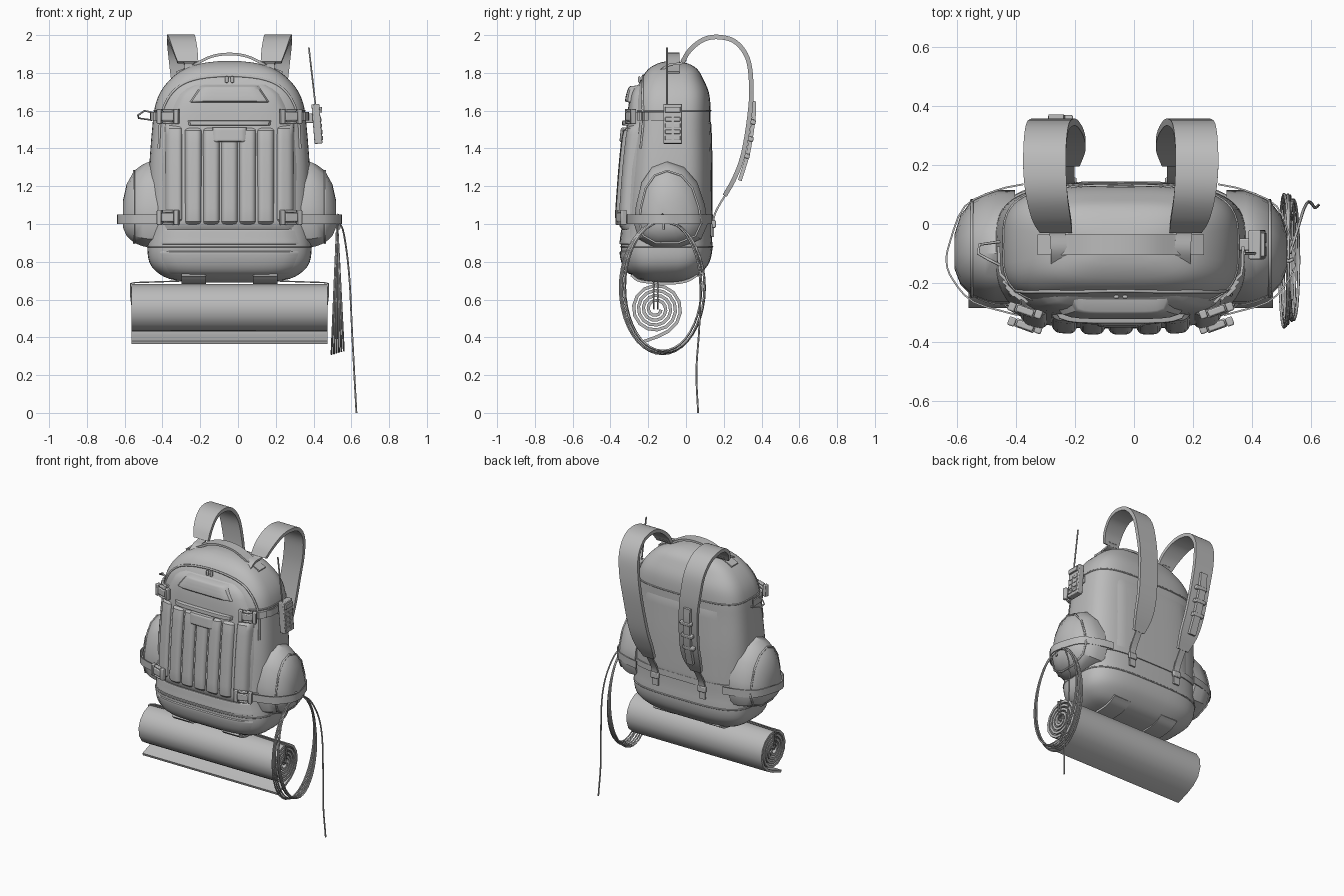
import bpy, bmesh, math, random
from mathutils import Vector

old = bpy.data.objects.get("Cube")
if old:
    bpy.data.objects.remove(old, do_unlink=True)

CENTRE_X = -0.045          # the pack sits slightly off the middle
CORNER = 3.5               # squareness of the pack's plan section
random.seed(4)

grey = bpy.data.materials.new("plain_grey")
grey.use_nodes = True
grey.diffuse_color = (0.5, 0.5, 0.5, 1)
grey.node_tree.nodes["Principled BSDF"].inputs["Base Color"].default_value = grey.diffuse_color
meshes = []


def link(name, data):
    data.materials.append(grey)
    ob = bpy.data.objects.new(name, data)
    ob.location.x = CENTRE_X
    bpy.context.collection.objects.link(ob)
    return ob


def add_mesh(name, verts, faces, fix_normals=True):
    me = bpy.data.meshes.new(name)
    me.from_pydata([tuple(v) for v in verts], [], faces)
    if fix_normals:
        bm = bmesh.new()
        bm.from_mesh(me)
        bmesh.ops.recalc_face_normals(bm, faces=bm.faces)
        bm.to_mesh(me)
        bm.free()
    ob = link(name, me)
    meshes.append(ob)
    return ob


def smooth(points, steps=5):
    """Catmull-Rom resampling of a list of points of any dimension."""
    p = [Vector(q) for q in points]
    p = [2 * p[0] - p[1]] + p + [2 * p[-1] - p[-2]]
    out = []
    for a, b, c, d in zip(p, p[1:], p[2:], p[3:]):
        for i in range(steps):
            t = i / steps
            out.append(b + (c - a) * (t / 2) + (2 * a - 5 * b + 4 * c - d) * (t * t / 2)
                       + (3 * b - a - 3 * c + d) * (t ** 3 / 2))
    return out + [p[-2]]


def loft(name, rings):
    n = len(rings[0])
    faces = [(r * n + i, r * n + (i + 1) % n, (r + 1) * n + (i + 1) % n, (r + 1) * n + i)
             for r in range(len(rings) - 1) for i in range(n)]
    faces += [tuple(range(n)), tuple(range((len(rings) - 1) * n, len(rings) * n))]
    return add_mesh(name, [v for ring in rings for v in ring], faces)


def ribbon(name, path, thick, wide=(1, 0, 0), width=None):
    """Flat strap along a path; a fourth path component is its width."""
    wide, rings = Vector(wide), []
    for i, p in enumerate(path):
        q = Vector(p[:3])
        run = Vector(path[min(i + 1, len(path) - 1)][:3]) - Vector(path[max(i - 1, 0)][:3])
        n = run.cross(wide).normalized() * thick / 2
        w = wide * (width or p[3]) / 2
        rings.append([q + w + n, q - w + n, q - w - n, q + w - n])
    return loft(name, rings)


def tube(name, points, radius, closed=False):
    cu = bpy.data.curves.new(name, "CURVE")
    cu.dimensions, cu.bevel_depth, cu.bevel_resolution = "3D", radius, 1
    sp = cu.splines.new("POLY")
    sp.points.add(len(points) - 1)
    for sp_point, p in zip(sp.points, points):
        sp_point.co = (*p, 1)
    sp.use_cyclic_u = closed
    cu.use_fill_caps = not closed
    return link(name, cu)


def box(name, loc, size, tilt=(0, 0, 0), bevel=0.005):
    bm = bmesh.new()
    bmesh.ops.create_cube(bm, size=1)
    bmesh.ops.scale(bm, vec=size, verts=bm.verts)
    me = bpy.data.meshes.new(name)
    bm.to_mesh(me)
    bm.free()
    ob = link(name, me)
    ob.location = Vector(loc) + Vector((CENTRE_X, 0, 0))
    ob.rotation_euler = tilt
    mod = ob.modifiers.new("soft_edges", "BEVEL")
    mod.width, mod.segments = bevel, 2
    meshes.append(ob)


# Pack body: height, half width, front y, back y
BODY = smooth([
    (.69, .20, -.20, -.02), (.71, .32, -.26, .04), (.75, .39, -.31, .09),
    (.80, .425, -.335, .125), (.87, .435, -.345, .14), (.96, .43, -.335, .135),
    (1.1, .43, -.325, .135), (1.3, .425, -.31, .135), (1.5, .41, -.29, .13),
    (1.62, .395, -.28, .13), (1.7, .365, -.265, .12), (1.77, .31, -.235, .09),
    (1.82, .24, -.2, .06), (1.85, .15, -.15, .01), (1.862, .06, -.1, -.05)], 3)


def section(z):
    for a, b in zip(BODY, BODY[1:]):
        if a[0] <= z <= b[0]:
            return a.lerp(b, (z - a[0]) / (b[0] - a[0]))
    return BODY[-1]


def plan(z, grow=0, count=56):
    _, hw, front, back = section(z)
    ring, power = [], 2 / CORNER
    for i in range(count):
        c, s = math.cos(math.tau * i / count), math.sin(math.tau * i / count)
        ring.append((math.copysign(abs(c) ** power, c) * (hw + grow),
                     (front + back) / 2 + math.copysign(abs(s) ** power, s) * ((back - front) / 2 + grow), z))
    return ring


def skin(x, z, side=-1):
    """y of the body's front (-1) or back (+1) at x, z."""
    _, hw, front, back = section(z)
    k = max(0, 1 - min(1, abs(x) / hw) ** CORNER) ** (1 / CORNER)
    return (front + back) / 2 + side * k * (back - front) / 2


def pad(name, shape, puff, x=0, side=-1, power=8, n=16):
    """Padded panel over the body; shape is a list of (height, half width)."""
    verts = []
    for j in range(n + 1):
        v = j / n
        z = shape[0][0] + (shape[-1][0] - shape[0][0]) * v
        for (z0, w0), (z1, w1) in zip(shape, shape[1:]):
            if z0 <= z <= z1 + 1e-6:
                w = w0 + (w1 - w0) * (z - z0) / (z1 - z0)
        for i in range(n + 1):
            a, b = 2 * i / n - 1, 2 * v - 1
            lift = (1 - abs(a) ** power) * (1 - abs(b) ** 12)
            verts.append((x + a * w, skin(x + a * w, z, side) + side * (puff * lift ** .5 - .004), z))
    m = n + 1
    faces = [(j * m + i, j * m + i + 1, j * m + m + i + 1, j * m + m + i) for j in range(n) for i in range(n)]
    if side > 0:
        faces = [f[::-1] for f in faces]
    add_mesh(name, verts, faces, False)


loft("pack_body", [plan(b[0]) for b in BODY])
for name, z in (("top_seam", 1.6), ("base_seam", .88)):
    tube(name, plan(z), .005, True)
ribbon("waist_band", [Vector(p) for p in plan(1.03, .003)] + [Vector(plan(1.03, .003)[0])], .008, (0, 0, 1), .04)

# Front and back panels
pad("front_panel", [(.96, .33), (1, .355), (1.3, .36), (1.53, .345), (1.62, .30), (1.7, .26), (1.745, .18)], .03, n=28)
for i in range(5):
    pad("pocket_rib", [(.98, .047), (1.53, .049)], .052, (i - 2) * .096, power=4)
for s in (-1, 1):
    pad("pocket_side", [(.99, .05), (1.54, .048)], .046, s * .295, power=4)
pad("upper_pouch", [(1.64, .235), (1.735, .16)], .052)
pad("pouch_mouth", [(1.52, .235), (1.55, .24)], .055)
pad("front_patch", [(1.43, .10), (1.515, .10)], .06)
pad("lower_pocket", [(.73, .34), (.86, .41)], .012)
pad("lower_flap", [(.89, .40), (.975, .36)], .014)
pad("back_panel", [(1.0, .30), (1.56, .29)], .01, side=1, power=14)
arch = smooth([(-.375, 1.4), (-.36, 1.58), (-.3, 1.7), (-.19, 1.765), (0, 1.785),
               (.19, 1.765), (.3, 1.7), (.36, 1.58), (.375, 1.4)])
tube("front_zip", [(x, skin(x, z), z) for x, z in arch], .007)
for s in (-1, 1):
    box("zip_pull", (s * .015, skin(0, 1.765) - .01, 1.765), (.018, .012, .035))

# Top handle
ribbon("top_handle", smooth([(-.28, -.07, 1.80), (-.2, -.07, 1.835), (-.1, -.07, 1.885), (0, -.07, 1.9),
                             (.1, -.07, 1.885), (.2, -.07, 1.835), (.28, -.07, 1.80)]), .014, (0, 1, 0), .07)

pod = [(-.1, 1.33), (-.18, 1.30), (-.235, 1.22), (-.265, 1.1), (-.275, 1), (-.25, .92), (-.17, .875),
       (-.03, .875), (.08, .92), (.115, 1), (.1, 1.1), (.06, 1.22), (-.01, 1.3)]


def pod_ring(x, k):
    return [(x, -.1 + (y + .1) * k, 1.03 + (z - 1.03) * k) for y, z in pod]


for s in (-1, 1):
    # Side pods with their seam and strap
    loft("side_pod", [pod_ring(s * x, k) for x, k in
                      ((.36, 1), (.425, 1), (.46, .95), (.505, .84), (.545, .6), (.565, .3))])
    tube("pod_seam", pod_ring(s * .506, .84), .006, True)
    ribbon("pod_strap", smooth([(s * x, y, 1.025) for x, y in
           ((.35, -.31), (.5, -.265), (.57, -.19), (.592, -.13), (.58, -.06), (.53, .06), (.42, .115), (.33, .135))], 3),
           .006, (0, 0, 1), .05)
    # Compression strap wrapping to the side at the top
    wrap = [Vector(p) for p in plan(1.57, .012) if p[0] * s > .29 and p[1] < -.03]
    wrap.sort(key=lambda p: p.y - s * p.x)
    ribbon("compression_strap", wrap, .01, (0, 0, 1), .045)
    # Buckles
    for z in (1.57, 1.035):
        y = skin(.325, z) - .045
        turn = (0, 0, s * .35)
        box("buckle_core", (s * .325, y, z), (.07, .03, .045), turn)
        box("buckle_end", (s * .28, y - .012, z), (.025, .03, .08), turn)
        box("buckle_end", (s * .37, y + .014, z), (.025, .03, .08), turn)
        for e in (-1, 1):
            box("buckle_prong", (s * .325, y, z + e * .033), (.06, .024, .014), turn)
    # Shoulder straps
    ribbon("strap_anchor", smooth([(s * .21, -.15, 1.80, .055), (s * .21, -.09, 1.842, .055),
                                   (s * .215, -.03, 1.85, .055), (s * .22, .0, 1.87, .06)]), .012)
    ribbon("shoulder_strap", smooth([
        (s * .22, -.02, 1.855, .11), (s * .235, .02, 1.92, .13), (s * .25, .09, 1.975, .14),
        (s * .258, .17, 1.99, .145), (s * .258, .26, 1.965, .145), (s * .25, .325, 1.88, .145),
        (s * .235, .345, 1.75, .145), (s * .215, .34, 1.6, .14), (s * .195, .305, 1.38, .14),
        (s * .185, .26, 1.25, .13), (s * .18, .205, 1.15, .08)]), .024)
    ribbon("lower_webbing", smooth([(s * .18, .225, 1.18), (s * .18, .165, 1.08),
                                    (s * .18, .145, 1.02), (s * .18, .142, .93)]), .01, width=.045)
    box("strap_adjuster", (s * .18, .148, 1.0), (.06, .02, .04))
    # Base webbing and cords that carry the mat
    ribbon("base_webbing", smooth([(s * .19, -.29, .73), (s * .19, -.24, .698), (s * .19, -.1, .686),
                                   (s * .19, .0, .697), (s * .19, .06, .73)]), .014, width=.13)
    for y in (-.17, -.15):
        tube("mat_cord", [(s * .2, y, .70), (s * .5, y, .69), (s * .523, y, .685), (s * .523, y, .62),
                          (s * .515, y, .55), (s * .3, y, .55)], .004)

# Sheath on one shoulder strap and loose loop beside it
ribbon("strap_sheath", smooth([(-.22, .362, 1.65), (-.214, .357, 1.55), (-.2, .33, 1.38), (-.19, .285, 1.23)]), .02, width=.05)
for y, z in ((.354, 1.54), (.342, 1.45), (.322, 1.36)):
    box("sheath_loop", (-.205, y, z), (.085, .03, .025), (-.15, 0, 0))
tube("side_loop", [(-.41, -.14, 1.59), (-.45, -.12, 1.6), (-.485, -.1, 1.575), (-.48, -.07, 1.56), (-.41, -.06, 1.55)], .005)

# Rolled mat: a spiral sheet with a loose end
spiral, turns, per_turn = [], 4.2, 14
steps = int(turns * per_turn)
for i in range(steps + 1):
    left = (steps - i) / per_turn
    r, a = .135 - .026 * left, -math.pi / 3 + left * math.tau
    spiral.append((0, -.16 + r * math.cos(a), .55 + r * math.sin(a)))
spiral += [(0, -.15, .404), (0, -.24, .372)]
ribbon("rolled_mat", spiral, .017, width=1.035)

# Handheld radio on the side
lean = (0, -.08, 0)
box("radio", (.463, -.07, 1.53), (.042, .1, .21), lean)
box("radio_clip", (.425, -.07, 1.56), (.05, .04, .05))
box("radio_screen", (.483, -.07, 1.605), (.014, .08, .03), lean, .002)
for row in range(4):
    for y in (-.093, -.047):
        box("radio_button", (.487 - .003 * row, y, 1.455 + .033 * row), (.016, .034, .022), lean, .002)
tube("radio_aerial", [(.455, -.1, 1.63), (.42, -.1, 1.935)], .005)

# Coiled rope with a hanging tail
for i in range(6):
    half, low = .228 - .008 * random.random() - .004 * i, .31 + .004 * i
    mid, spread = -.115 + random.uniform(-.012, .006), -.03 + .013 * i
    loop = []
    for k in range(40):
        a = math.tau * k / 40
        down = (1 - math.cos(a)) / 2
        loop.append((.57 + spread * down, mid + half * math.sin(a), 1.015 + (low - 1.015) * down))
    tube("rope_loop", loop, .005, True)
tube("rope_hitch", [(.55, -.125, .97), (.575, -.125, 1.05), (.585, -.12, 1.04), (.58, -.12, .97)], .006)
tube("rope_tail", smooth([(.575, -.1, 1.01), (.6, -.02, .97), (.622, .05, .84), (.637, .075, .68),
                          (.648, .07, .45), (.66, .055, .22), (.672, .064, .0)]), .005)

bpy.ops.object.select_all(action="DESELECT")
for ob in meshes:
    ob.select_set(True)
bpy.context.view_layer.objects.active = meshes[0]
bpy.ops.object.shade_smooth_by_angle(angle=math.radians(35))
